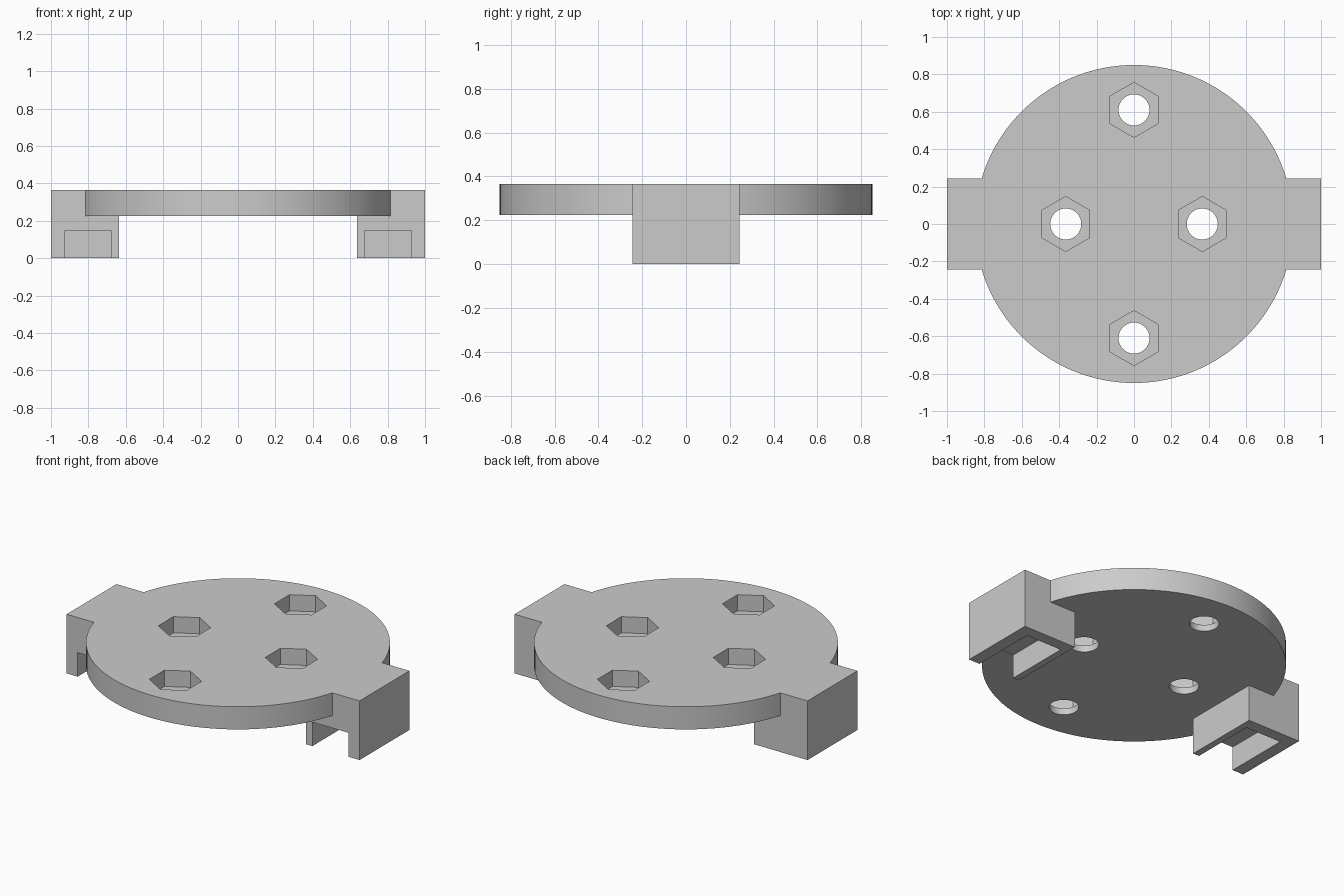
import bpy
import math

if "Cube" in bpy.data.objects:
    bpy.data.objects.remove(bpy.data.objects["Cube"], do_unlink=True)

TOP, UNDERSIDE = 0.365, 0.225      # plate heights
RADIUS = 0.85
HALF_DEPTH = 0.243                 # half depth of the end blocks

grey = bpy.data.materials.new("plain grey")
grey.use_nodes = True
colour = (0.6, 0.6, 0.6, 1)
grey.diffuse_color = colour
grey.node_tree.nodes["Principled BSDF"].inputs["Base Color"].default_value = colour


def prism(name, sides, radius, x, y, z0, z1, turn=0):
    bpy.ops.mesh.primitive_cylinder_add(
        vertices=sides, radius=radius, depth=z1 - z0,
        location=(x, y, (z0 + z1) / 2), rotation=(0, 0, turn))
    obj = bpy.context.object
    obj.name = name
    return obj


def box(name, x0, x1, y0, y1, z0, z1):
    bpy.ops.mesh.primitive_cube_add(
        size=1, location=((x0 + x1) / 2, (y0 + y1) / 2, (z0 + z1) / 2))
    obj = bpy.context.object
    obj.name = name
    obj.scale = (abs(x1 - x0), y1 - y0, z1 - z0)
    return obj


def combine(target, tool, operation):
    bpy.context.view_layer.objects.active = target
    mod = target.modifiers.new(operation.lower(), "BOOLEAN")
    mod.operation, mod.solver, mod.object = operation, "EXACT", tool
    bpy.ops.object.modifier_apply(modifier=mod.name)
    bpy.data.objects.remove(tool, do_unlink=True)


# Round plate
plate = prism("mounting_plate", 128, RADIUS, 0, 0, UNDERSIDE, TOP)
plate.data.materials.append(grey)

# End blocks, each with a pocket open to the front and underneath
for side in (-1, 1):
    block = box("end_block", side * 0.636, side, -HALF_DEPTH, HALF_DEPTH, 0, TOP)
    block.data.materials.append(grey)
    pocket = box("pocket_cutter", side * 0.678, side * 0.924, -0.4, 0.17, -0.1, 0.148)
    combine(block, pocket, "DIFFERENCE")
    combine(plate, block, "UNION")

# Bolt holes with hexagonal nut recesses
for x, y in ((-0.365, 0), (0.365, 0), (0, -0.61), (0, 0.61)):
    combine(plate, prism("nut_cutter", 6, 0.147, x, y, UNDERSIDE + 0.04, TOP + 0.1), "DIFFERENCE")
    combine(plate, prism("bolt_cutter", 48, 0.083, x, y, 0.1, TOP + 0.05), "DIFFERENCE")

# Smooth round walls, crisp edges
bpy.ops.object.select_all(action="DESELECT")
plate.select_set(True)
bpy.context.view_layer.objects.active = plate
bpy.ops.object.shade_smooth_by_angle(angle=math.radians(30))
